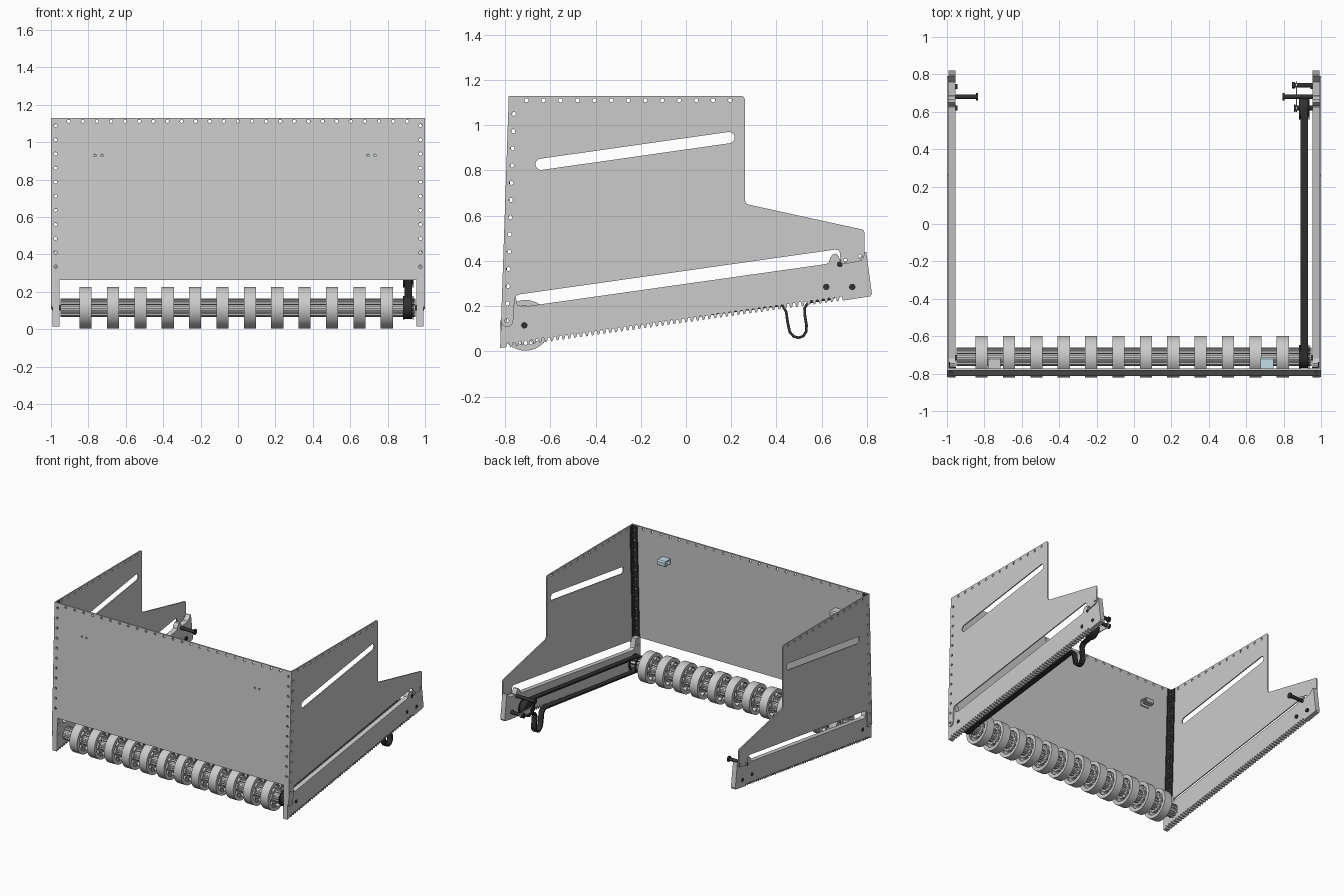
import bpy, bmesh, math
from mathutils import Matrix, Vector

if "Cube" in bpy.data.objects:
    bpy.data.objects.remove(bpy.data.objects["Cube"])


def material(name, c):
    m = bpy.data.materials.new(name)
    m.diffuse_color = (*c, 1)
    m.use_nodes = True
    m.node_tree.nodes["Principled BSDF"].inputs["Base Color"].default_value = m.diffuse_color
    return m


BLACK = material("black", (0.03, 0.03, 0.03))
BLUE = material("pale_blue", (0.55, 0.74, 0.82))

LEAN = 0.034                       # forward lean of the front edge
edge_y = lambda z: -0.822 + LEAN * z
V = Vector((0, LEAN, 1)).normalized()


def side_frame(x):                 # profile (u, v) -> (y, z), thickness along x
    return Matrix(((0, 0, 1, x), (1, 0, 0, 0), (0, 1, 0, 0), (0, 0, 0, 1)))


def front_frame(depth):            # profile (u, v) -> (x, leaning z), thickness along y
    n = Vector((1, 0, 0)).cross(V)
    o = Vector((0, edge_y(0), 0)) - n * depth
    return Matrix(((1, V.x, n.x, o.x), (0, V.y, n.y, o.y), (0, V.z, n.z, o.z), (0, 0, 0, 1)))


def circle(u, v, r, n=12):
    return [(u + r * math.cos(2 * math.pi * i / n), v + r * math.sin(2 * math.pi * i / n)) for i in range(n)]


def arc(u, v, r, a0, a1, n=10):
    return [(u + r * math.cos(math.radians(a0 + (a1 - a0) * i / n)),
             v + r * math.sin(math.radians(a0 + (a1 - a0) * i / n))) for i in range(n + 1)]


def plate(name, outline, holes, thick, frame, mat=None, smooth=False):
    cu = bpy.data.curves.new(name, 'CURVE')
    cu.dimensions, cu.fill_mode, cu.extrude = '2D', 'BOTH', thick / 2
    for loop in [outline] + holes:
        sp = cu.splines.new('POLY')
        sp.points.add(len(loop) - 1)
        for p, (u, v) in zip(sp.points, loop):
            p.co = (u, v, 0, 1)
        sp.use_cyclic_u = True
    tmp = bpy.data.objects.new(name, cu)
    bpy.context.scene.collection.objects.link(tmp)
    dg = bpy.context.evaluated_depsgraph_get()
    me = bpy.data.meshes.new_from_object(tmp.evaluated_get(dg))
    bpy.data.objects.remove(tmp)
    bm = bmesh.new()
    bm.from_mesh(me)
    bmesh.ops.remove_doubles(bm, verts=bm.verts, dist=1e-5)
    bmesh.ops.recalc_face_normals(bm, faces=bm.faces)
    bm.to_mesh(me)
    bm.free()
    return add(name, me, frame, mat, smooth)


def add(name, me, frame, mat=None, smooth=False):
    me.materials.clear()
    if mat:
        me.materials.append(mat)
    for p in me.polygons:
        p.use_smooth = smooth
    if smooth:
        me.set_sharp_from_angle(angle=math.radians(35))
    ob = bpy.data.objects.new(name, me)
    bpy.context.scene.collection.objects.link(ob)
    ob.matrix_world = frame
    return ob


def rod(name, x0, x1, y, z, r, mat=BLACK, n=20):
    me = bpy.data.meshes.new(name)
    bm = bmesh.new()
    bmesh.ops.create_cone(bm, cap_ends=True, segments=n, radius1=r, radius2=r, depth=abs(x1 - x0))
    bm.to_mesh(me)
    bm.free()
    return add(name, me, side_frame((x0 + x1) / 2) @ Matrix.Translation((y, z, 0)), mat, True)


# shared profiles for the side plates
column = [1.05 - 0.0762 * i for i in range(13)]
side_holes = [circle(edge_y(z) + 0.025, z, 0.009) for z in column]
top_holes = [circle(-0.705 + 0.075 * i, 1.11, 0.009) for i in range(13)]
tilt = math.degrees(math.atan2(0.12, 0.83))
slot = arc(-0.64, 0.827, 0.025, tilt + 90, tilt + 270) + arc(0.19, 0.945, 0.025, tilt - 90, tilt + 90)
upper = [(edge_y(1.13), 1.13), (edge_y(0.135), 0.135)] + arc(-0.791, 0.135, 0.027, 190, 350) + \
    [(-0.758, 0.23), (-0.75, 0.246), (-0.735, 0.252), (0.66, 0.45), (0.674, 0.447), (0.681, 0.435),
     (0.683, 0.4), (0.69, 0.388), (0.703, 0.386), (0.775, 0.4), (0.788, 0.415), (0.79, 0.525),
     (0.783, 0.538), (0.28, 0.648), (0.265, 0.655), (0.26, 0.67), (0.26, 1.115), (0.255, 1.126), (0.245, 1.13)]
rail = [(-0.812, 0.27), (-0.822, 0.015)]
line = lambda y: 0.015 + 0.14 * (y + 0.82)
for i in range(58):
    y = -0.795 + 0.0258 * i
    rail += [(y, line(y)), (y + 0.004, line(y) + 0.018), (y + 0.013, line(y) + 0.018), (y + 0.018, line(y))]
rail += [(0.815, 0.243), (0.822, 0.255), (0.797, 0.44), (0.79, 0.44), (0.76, 0.405), (0.685, 0.395),
         (0.675, 0.42), (0.665, 0.432), (0.65, 0.43), (0.638, 0.415), (0.632, 0.393), (0.62, 0.386),
         (-0.72, 0.197), (-0.745, 0.205), (-0.76, 0.27)]
strip = [(edge_y(z) + d, z) for d, z in ((0.01, 1.125), (0.01, 0.275), (0.045, 0.275), (0.045, 1.125))]

for s, side in ((1, "right"), (-1, "left")):
    plate(side + "_side_plate", upper, side_holes + top_holes + [slot] +
          [circle(0.705, 0.402, 0.008), circle(0.77, 0.42, 0.008)], 0.008, side_frame(s * 0.996))
    plate(side + "_toothed_rail", rail, side_holes[-2:], 0.037, side_frame(s * 0.9735))
    # corner angle joining side and front
    plate(side + "_corner_side_leg", strip, side_holes[:11], 0.008, side_frame(s * 0.988), BLACK)
    plate(side + "_corner_front_leg", [(s * 0.952, 0.275), (s * 0.99, 0.275), (s * 0.99, 1.125), (s * 0.952, 1.125)],
          [circle(s * 0.975, 1.09 - 0.0755 * i, 0.009) for i in range(11)], 0.008, front_frame(0.014), BLACK)
    # bolts through the rail
    for y, z in ((-0.715, 0.115), (0.62, 0.285), (0.735, 0.285)):
        rod(side + "_rail_bolt", s * 0.945, s * 0.9945, y, z, 0.014)
    tip = 0.795 if s > 0 else 0.835
    rod(side + "_stop_pin", s * tip, s * 0.9945, 0.68, 0.385, 0.013)
    rod(side + "_stop_pin_head", s * tip, s * (tip + 0.01), 0.68, 0.385, 0.021)

# front panel
panel_holes = [circle(-0.905 + 0.0754 * i, 1.113, 0.009) for i in range(25)]
panel_holes += [circle(s * 0.975, 1.09 - 0.0755 * i, 0.009) for s in (1, -1) for i in range(11)]
panel_holes += [circle(x, 0.93, 0.007) for x in (-0.765, -0.727, 0.695, 0.733)]
plate("front_panel", [(-0.992, 0.265), (0.992, 0.265), (0.992, 1.13), (-0.992, 1.13)],
      panel_holes, 0.01, front_frame(0.005))

# small clips behind the panel
for x, name, mat in ((-0.747, "left_clip", None), (0.711, "right_clip", BLUE)):
    clip = [(-0.781, 0.905), (-0.772, 0.905), (-0.772, 0.939), (-0.728, 0.939), (-0.722, 0.934), (-0.722, 0.915),
            (-0.75, 0.915), (-0.75, 0.907), (-0.72, 0.907), (-0.713, 0.913), (-0.713, 0.939), (-0.722, 0.948),
            (-0.781, 0.948)]
    plate(name, clip, [], 0.068, side_frame(x), mat)

# roller shaft with ribs
AY, AZ = -0.71, 0.115
ribs = []
for i in range(12):
    for d, r in ((-9, 0.05), (5, 0.05), (7, 0.041), (19, 0.041)):
        a = math.radians(30 * i + d)
        ribs.append((r * math.cos(a), r * math.sin(a)))
plate("roller_shaft", ribs, [circle(0, 0, 0.02)], 1.9, side_frame(0) @ Matrix.Translation((AY, AZ, 0)))

# spoked wheels, one shared mesh
gaps = [arc(0, 0, 0.086, 36 * i + 14, 36 * i + 42, 6) + arc(0, 0, 0.062, 36 * i + 27, 36 * i, 5) for i in range(10)]
wheel = plate("wheel", circle(0, 0, 0.112, 48), gaps + [circle(0, 0, 0.04, 24)], 0.065,
              side_frame(-0.815) @ Matrix.Translation((AY, AZ, 0)), None, True)
for i in range(1, 12):
    w = wheel.copy()
    bpy.context.scene.collection.objects.link(w)
    w.matrix_world = side_frame(-0.815 + 0.1464 * i) @ Matrix.Translation((AY, AZ, 0))

# drive belt with a slack loop in its lower run
BY, BZ = 0.62, 0.285
th = math.degrees(math.atan2(BZ - AZ, BY - AY))
path = arc(AY, AZ, 0.053, th + 90, th + 270, 16) + \
    [(0.40, 0.203), (0.428, 0.2), (0.443, 0.175), (0.45, 0.125), (0.459, 0.085), (0.476, 0.066), (0.497, 0.06),
     (0.518, 0.067), (0.531, 0.087), (0.533, 0.115), (0.526, 0.155), (0.524, 0.19), (0.54, 0.216)] + \
    arc(BY, BZ, 0.053, th - 90, th + 90, 16)


def offset(pts, d):
    out = []
    for i, p in enumerate(pts):
        a, b = Vector(pts[i - 1]), Vector(pts[(i + 1) % len(pts)])
        p = Vector(p)
        t = ((p - a).normalized() + (b - p).normalized()).normalized()
        out.append((p.x + t.y * d, p.y - t.x * d))
    return out


plate("drive_belt", offset(path, 0.006), [offset(path, -0.006)], 0.04, side_frame(0.911), BLACK, True)
for name, y, z in (("front_pulley", AY, AZ), ("rear_pulley", BY, BZ)):
    rod(name, 0.889, 0.933, y, z, 0.046, BLACK, 32)
    for x in (0.886, 0.936):
        rod(name + "_flange", x - 0.003, x + 0.003, y, z, 0.062, BLACK, 32)

# belt tensioner link and pins
rod("pulley_axle", 0.855, 0.96, BY, BZ, 0.013)
rod("tensioner_pin", 0.845, 0.96, 0.742, 0.285, 0.013)
rod("tensioner_pin_head", 0.845, 0.862, 0.742, 0.285, 0.018)
rod("pulley_axle_head", 0.855, 0.864, BY, BZ, 0.02)
plate("tensioner_link", arc(BY, BZ, 0.02, 90, 270) + arc(0.742, 0.285, 0.02, -90, 90), [], 0.006, side_frame(0.868))
